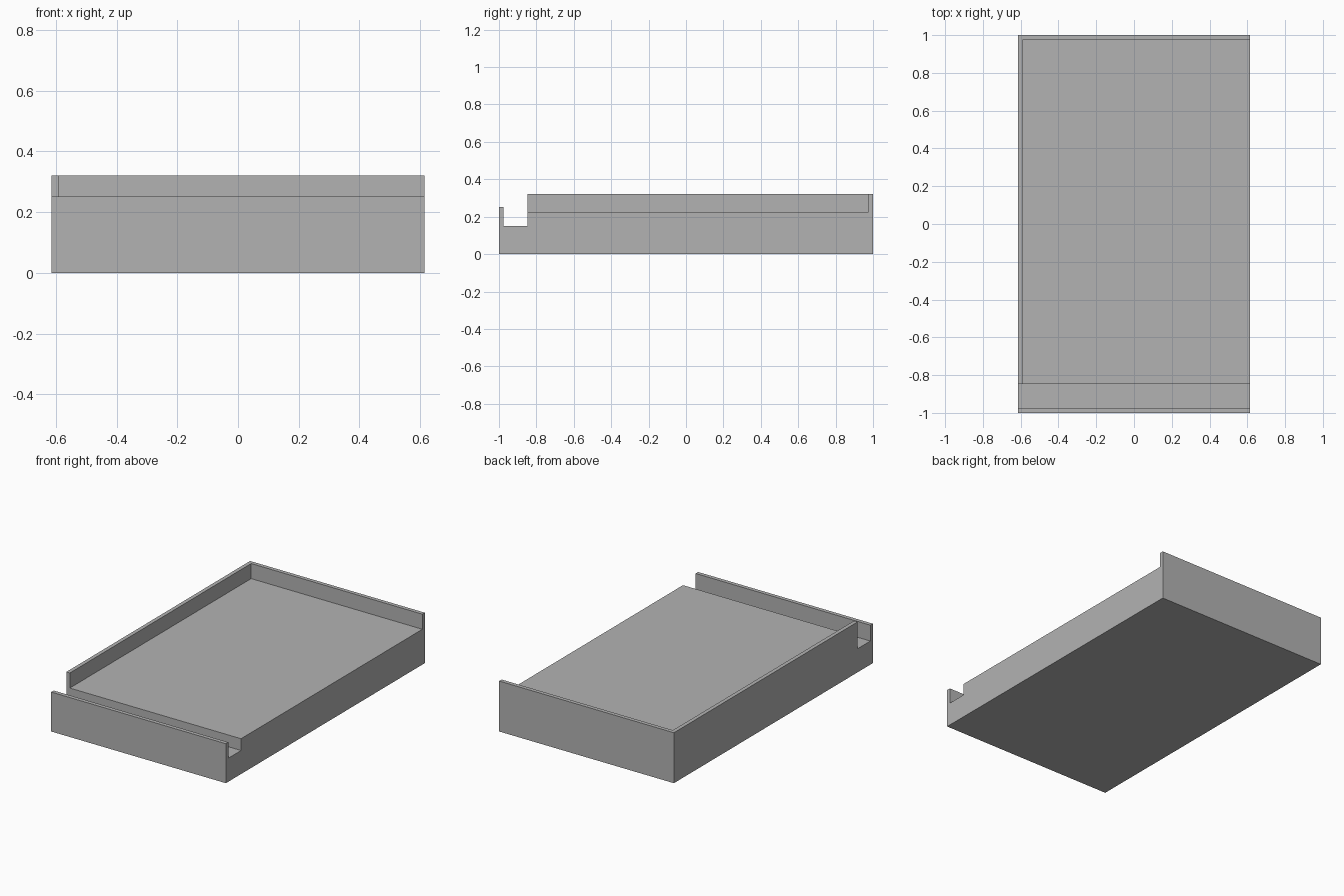
import bpy, bmesh
from mathutils import Vector

cube = bpy.data.objects.get("Cube")
if cube:
    bpy.data.objects.remove(cube, do_unlink=True)

# Main dimensions
HALF_W, HALF_L = 0.615, 1.0
WALL = 0.025
TOP, LIP, DECK, SLOT = 0.321, 0.251, 0.225, 0.15
SLOT_BACK = -0.848

# Material
grey = bpy.data.materials.new("plain grey")
grey.use_nodes = True
colour = (0.45, 0.45, 0.45, 1.0)
grey.diffuse_color = colour
grey.node_tree.nodes["Principled BSDF"].inputs["Base Color"].default_value = colour


def extrude_profile(name, profile, x0, x1):
    """Extrude a closed (y, z) outline along x into a solid."""
    bm = bmesh.new()
    face = bm.faces.new([bm.verts.new((x0, y, z)) for y, z in profile])
    ext = bmesh.ops.extrude_face_region(bm, geom=[face])
    moved = [v for v in ext["geom"] if isinstance(v, bmesh.types.BMVert)]
    bmesh.ops.translate(bm, verts=moved, vec=Vector((x1 - x0, 0, 0)))
    bmesh.ops.recalc_face_normals(bm, faces=bm.faces)
    mesh = bpy.data.meshes.new(name)
    bm.to_mesh(mesh)
    bm.free()
    mesh.materials.append(grey)
    obj = bpy.data.objects.new(name, mesh)
    bpy.context.scene.collection.objects.link(obj)
    return obj


# Tray body: front lip, cross slot and tall block behind it
lip_back = -HALF_L + WALL
tray = extrude_profile("tray_body", [
    (-HALF_L, 0), (HALF_L, 0), (HALF_L, TOP), (SLOT_BACK, TOP),
    (SLOT_BACK, SLOT), (lip_back, SLOT), (lip_back, LIP), (-HALF_L, LIP),
], -HALF_W, HALF_W)

# Recess: leaves a back wall and one side wall, open to the front and +x side
y0, y1 = SLOT_BACK - 0.05, HALF_L - WALL
cutter = extrude_profile("recess_cutter", [
    (y0, DECK), (y1, DECK), (y1, TOP + 0.1), (y0, TOP + 0.1),
], -HALF_W + WALL, HALF_W + 0.1)
cutter.hide_render = True

cut = tray.modifiers.new("recess", 'BOOLEAN')
cut.operation = 'DIFFERENCE'
cut.solver = 'EXACT'
cut.object = cutter
bpy.context.view_layer.objects.active = tray
bpy.ops.object.modifier_apply(modifier=cut.name)
bpy.data.objects.remove(cutter, do_unlink=True)
